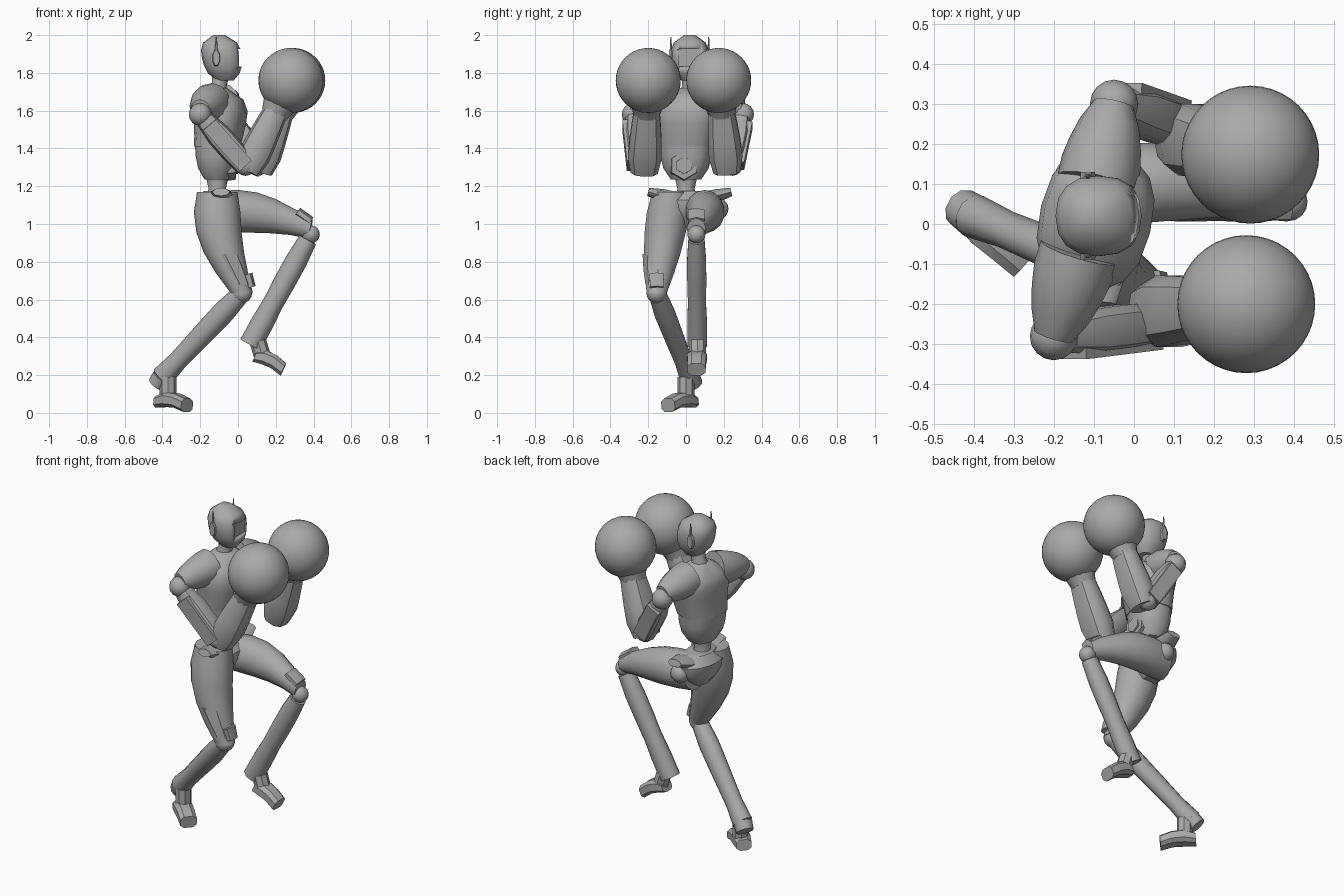
import bpy, bmesh, math
from mathutils import Vector, Matrix

cube = bpy.data.objects.get("Cube")
if cube:
    bpy.data.objects.remove(cube)

ALONG_X, ALONG_Y, UP = Vector((1, 0, 0)), Vector((0, 1, 0)), Vector((0, 0, 1))
TWIST = Vector((.25, 1, 0)).normalized()

grey = bpy.data.materials.new("matte_grey")
grey.use_nodes = True
grey.diffuse_color = (.4, .4, .4, 1)
grey.node_tree.nodes["Principled BSDF"].inputs["Base Color"].default_value = grey.diffuse_color


def finish(name, bm, angle):
    bmesh.ops.recalc_face_normals(bm, faces=bm.faces)
    mesh = bpy.data.meshes.new(name)
    bm.to_mesh(mesh)
    bm.free()
    mesh.materials.append(grey)
    part = bpy.data.objects.new(name, mesh)
    bpy.context.collection.objects.link(part)
    bpy.ops.object.select_all(action="DESELECT")
    part.select_set(True)
    bpy.context.view_layer.objects.active = part
    bpy.ops.object.shade_smooth_by_angle(angle=math.radians(angle))
    return part


def limb(name, start, end, radii, depth=1, bow=(0, 0, 0), side=ALONG_Y, axis=None,
         sides=12, boxy=1, turn=0, angle=40):
    """Skin evenly spaced rings from start to end; depth scales each ring across its side direction."""
    start, end, bow = Vector(start), Vector(end), Vector(bow)
    bm = bmesh.new()
    normal = axis or (end - start).normalized()
    across = (side - normal * side.dot(normal)).normalized()
    thick = across.cross(normal)
    rings = []
    for i, radius in enumerate(radii):
        t = i / (len(radii) - 1)
        centre = start.lerp(end, t) + bow * math.sin(math.pi * t)
        ring = []
        for k in range(sides):
            a = math.tau * (k + turn) / sides
            c, d = (math.copysign(abs(f) ** boxy, f) for f in (math.cos(a), math.sin(a)))
            ring.append(bm.verts.new(centre + (thick * c * depth + across * d) * radius))
        rings.append(ring)
    for low, high in zip(rings, rings[1:]):
        for k in range(sides):
            n = (k + 1) % sides
            bm.faces.new((low[k], low[n], high[n], high[k]))
    bm.faces.new(rings[0])
    bm.faces.new(rings[-1])
    return finish(name, bm, angle)


def ball(name, centre, radius, segments=16):
    bm = bmesh.new()
    bmesh.ops.create_uvsphere(bm, u_segments=segments, v_segments=segments // 2,
                              radius=radius, matrix=Matrix.Translation(centre))
    return finish(name, bm, angle=60)


# Head with a recessed face panel
skull = Vector((-.09, .02, 1.88))
head = limb("head", skull + Vector((.02, 0, -.12)), skull + Vector((-.01, 0, .12)),
            (.045, .08, .095, .1, .1, .085, .03), depth=1.06, axis=UP, sides=16, boxy=.85)
panel = skull + ALONG_X * .085
cutter = limb("face_cutter", panel, panel + ALONG_X * .1, (.08, .08), depth=.8,
              sides=4, turn=.5)
cutter.hide_render = True
recess = head.modifiers.new("face_recess", "BOOLEAN")
recess.object, recess.operation = cutter, "DIFFERENCE"
bpy.context.view_layer.objects.active = head
bpy.ops.object.modifier_apply(modifier=recess.name)
bpy.data.objects.remove(cutter)

# Ear pods and aerials, mirrored across the head
for label, s in (("left", 1), ("right", -1)):
    ear = skull + Vector((-.025, s * .09, 0))
    limb(label + "_ear", ear, ear + ALONG_Y * s * .02, (.022, .019), depth=2.2,
         side=ALONG_X, sides=8, turn=.5, angle=20)
    aerial = ear + ALONG_Y * s * .01
    limb(label + "_aerial", aerial, aerial + UP * .11, (.01, .003), sides=6)

# Twisted torso
spine = Vector((-.11, 0, 0))
collar = Vector((-.11, .02, 1.72))
limb("neck", collar - UP * .04, skull - UP * .09, (.06, .04, .045))
limb("chest", spine + UP * 1.41, collar, (.145, .155, .165, .175, .155, .06), depth=.8,
     bow=(.015, 0, 0), side=TWIST, axis=UP, sides=16, boxy=.8)
limb("abdomen", spine + UP * 1.235, spine + UP * 1.415, (.08, .12, .135, .14), depth=.8,
     side=TWIST, axis=UP, sides=16, boxy=.8)
badge = Vector((-.08, -.01, 1.31))
limb("belly_frame", badge, badge + ALONG_X * .07, (.085, .075), sides=6, angle=20)
limb("belly_badge", badge, badge + ALONG_X * .08, (.05, .045), sides=6, angle=20)
limb("waist", spine + UP * 1.12, spine + UP * 1.25, (.07, .045, .06))

# Arms, each set by its shoulder, forearm base and fist
arms = (("right", -1, (-.2, -.28, 1.58), (.06, -.22, 1.31), (.28, -.2, 1.76)),
        ("left", 1, (-.05, .3, 1.58), (.125, .215, 1.31), (.29, .173, 1.76)))
for label, s, *joints in arms:
    shoulder, base, fist = map(Vector, joints)
    elbow = base + Vector((-.02, s * .03, 0))
    wrist = base.lerp(fist, .66)
    lift = UP * .03
    limb(label + "_shoulder_cap", collar.lerp(shoulder, .3) - lift, shoulder + lift,
         (.1, .1, .09, .075, .05), side=ALONG_X)
    ball(label + "_shoulder_joint", shoulder, .06)
    limb(label + "_upper_arm", shoulder.lerp(elbow, .1), elbow, (.045, .06, .06, .055),
         depth=1.1, sides=10, boxy=.8)
    # Outer plate follows the upper arm
    out = ALONG_Y * s * .035
    limb(label + "_arm_plate", shoulder.lerp(elbow, .2) + out, elbow + out, (.04, .04),
         depth=1.5, sides=4, turn=.5)
    ball(label + "_elbow_joint", elbow, .055)
    limb(label + "_forearm", base.lerp(wrist, -.1), wrist, (.075, .093, .088, .08, .07),
         depth=.92, sides=10, boxy=.8)
    limb(label + "_glove_cuff", base.lerp(wrist, .9), wrist.lerp(fist, .4), (.07, .085, .105))
    ball(label + "_glove", fist, .172, segments=40)

# Hips
hips = spine + ALONG_Y * .02
limb("pelvis", hips + UP * .98, hips + UP * 1.175, (.07, .13, .17, .175, .11), depth=.65,
     axis=UP, sides=16)
for label, s in (("left", 1), ("right", -1)):
    flare = hips + Vector((.02, s * .07, 1.13))
    limb(label + "_hip_flare", flare, flare + Vector((0, s * .15, .04)), (.08, .07, .045),
         depth=.5, side=ALONG_X, sides=8)
ball("left_hip_joint", (-.08, .17, 1.08), .055)


def foot(label, heel, toe):
    """Box-like foot, thickest under the ankle and thin at the toe."""
    forward = toe - heel
    limb(label + "_foot", heel, toe, (.045, .055, .052, .05), bow=UP * .02,
         side=forward.cross(UP).normalized(), depth=.75, sides=8, boxy=.7, turn=.5, angle=30)


# Standing leg
knee = Vector((.02, -.155, .635))
heel = Vector((-.4, .02, .19))
limb("right_thigh", (-.11, -.08, 1.17), knee, (.1, .115, .112, .1, .08, .055),
     depth=1.07, bow=(-.045, 0, 0), sides=14, axis=UP)
limb("right_thigh_pad", (-.07, -.14, .84), (.01, -.155, .68), (.09, .078, .06),
     axis=UP, sides=8, angle=25)
limb("right_knee_guard", knee + Vector((.03, 0, .1)), knee + Vector((.05, 0, .03)),
     (.045, .04), depth=.6, sides=6)
ball("right_knee_joint", knee, .055)
limb("right_shin", knee.lerp(heel, .04), heel, (.047, .055, .053, .05, .047, .055),
     depth=1.1, sides=10)
limb("right_heel", heel, heel + Vector((-.03, .02, -.04)), (.055, .05), sides=10)
ankle = heel + Vector((.03, -.02, 0))
limb("right_ankle", ankle, ankle - UP * .11, (.045, .045), sides=8)
foot("right", Vector((-.42, .035, .06)), Vector((-.27, -.095, .04)))

# Raised leg
knee = Vector((.385, .055, .945))
heel = Vector((.065, .06, .36))
limb("left_thigh", (-.12, .09, 1.07), knee + UP * .03, (.1, .105, .1, .085, .065, .05),
     depth=1.08, bow=(0, .03, .03), sides=14)
limb("left_knee_guard", knee + Vector((-.07, 0, .12)), knee + UP * .07, (.05, .05),
     depth=.5, sides=6)
ball("left_knee_joint", knee, .048)
limb("left_shin", knee.lerp(heel, .05), heel, (.045, .053, .053, .05, .055, .055),
     depth=1.1, sides=10)
ankle = heel + Vector((.04, 0, .02))
limb("left_ankle", ankle, ankle + Vector((.03, 0, -.1)), (.045, .045), sides=8)
foot("left", Vector((.09, .06, .3)), Vector((.24, .055, .23)))
